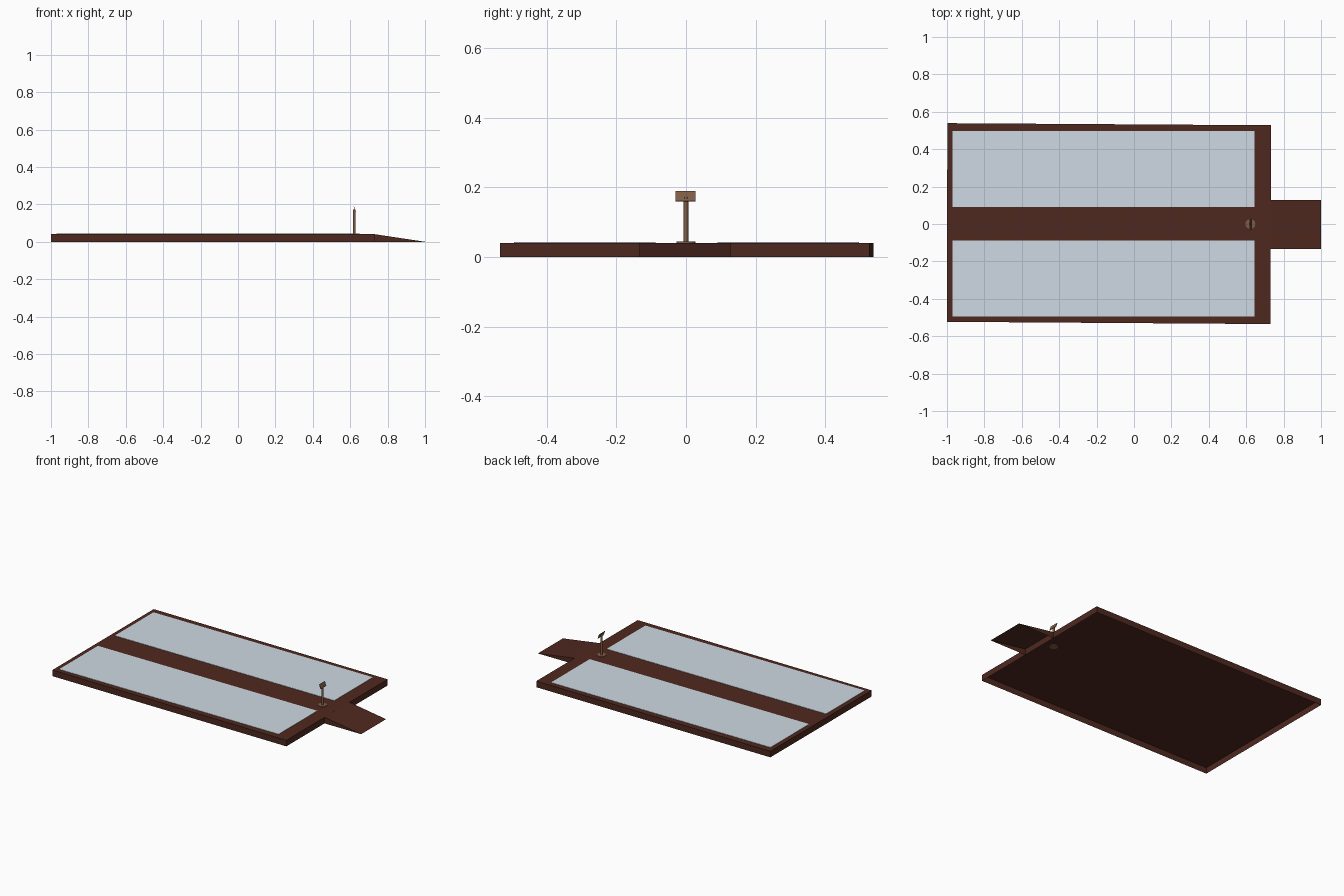
import bpy, bmesh, math
from mathutils import Matrix

if "Cube" in bpy.data.objects:
    bpy.data.objects.remove(bpy.data.objects["Cube"])


def material(name, rgb):
    m = bpy.data.materials.new(name)
    m.diffuse_color = (*rgb, 1)
    m.use_nodes = True
    m.node_tree.nodes["Principled BSDF"].inputs["Base Color"].default_value = m.diffuse_color
    return m


BROWN = material("dark brown wood", (0.078, 0.022, 0.014))
GREY = material("pale blue grey", (0.62, 0.69, 0.77))
TAN = material("tan wood", (0.21, 0.108, 0.06))


def finish(name, bm, mat):
    bmesh.ops.recalc_face_normals(bm, faces=bm.faces)
    me = bpy.data.meshes.new(name)
    bm.to_mesh(me)
    bm.free()
    me.materials.append(mat)
    ob = bpy.data.objects.new(name, me)
    bpy.context.collection.objects.link(ob)
    return ob


def prism(name, outline, z0, z1, mat, open_bottom=False):
    """Extrude a ground outline; optionally leave the underside hollow."""
    bm = bmesh.new()
    low = [bm.verts.new((x, y, z0)) for x, y in outline]
    top = [bm.verts.new((x, y, z1)) for x, y in outline]
    n = len(low)
    for i in range(n):
        j = (i + 1) % n
        bm.faces.new((low[i], low[j], top[j], top[i]))
    bm.faces.new(top)
    if not open_bottom:
        bm.faces.new(low[::-1])
    return finish(name, bm, mat)


def rect(x0, x1, y0, y1):
    return [(x0, y0), (x1, y0), (x1, y1), (x0, y1)]


def cylinder(name, x, r, z0, z1, sides, mat):
    bm = bmesh.new()
    bmesh.ops.create_cone(bm, cap_ends=True, segments=sides, radius1=r, radius2=r,
                          depth=z1 - z0, matrix=Matrix.Translation((x, 0, (z0 + z1) / 2)))
    return finish(name, bm, mat)


# Hollow deck, very slightly skewed
prism("deck", [(-1, -0.523), (0.73, -0.535), (0.732, 0.528), (-0.998, 0.539)],
      0, 0.0405, BROWN, open_bottom=True)

# Two pale panels laid on top of the deck
for side, y0, y1 in (("left", -0.494, -0.087), ("right", 0.091, 0.497)):
    prism(side + "_panel", rect(-0.97, 0.645, y0, y1), 0.041, 0.043, GREY)

# Hollow entry ramp: sloped top and two triangular sides
bm = bmesh.new()
near, far = [[bm.verts.new((x, y, z)) for x, z in ((0.731, 0), (1, 0), (0.731, 0.0405))]
             for y in (-0.134, 0.128)]
bm.faces.new(near)
bm.faces.new(far[::-1])
bm.faces.new((near[1], far[1], far[2], near[2]))
finish("ramp", bm, BROWN)

# Sign post with a round foot
cylinder("post_foot", 0.622, 0.027, 0.037, 0.044, 16, TAN)
cylinder("post", 0.622, 0.007, 0.044, 0.172, 12, TAN)

# Small tilted sign plate facing the ramp
plate = prism("sign_plate", rect(-0.0015, 0.0015, -0.029, 0.029), -0.0155, 0.0155, TAN)
plate.location = (0.624, -0.001, 0.175)
plate.rotation_euler = (0, math.radians(-20), 0)
